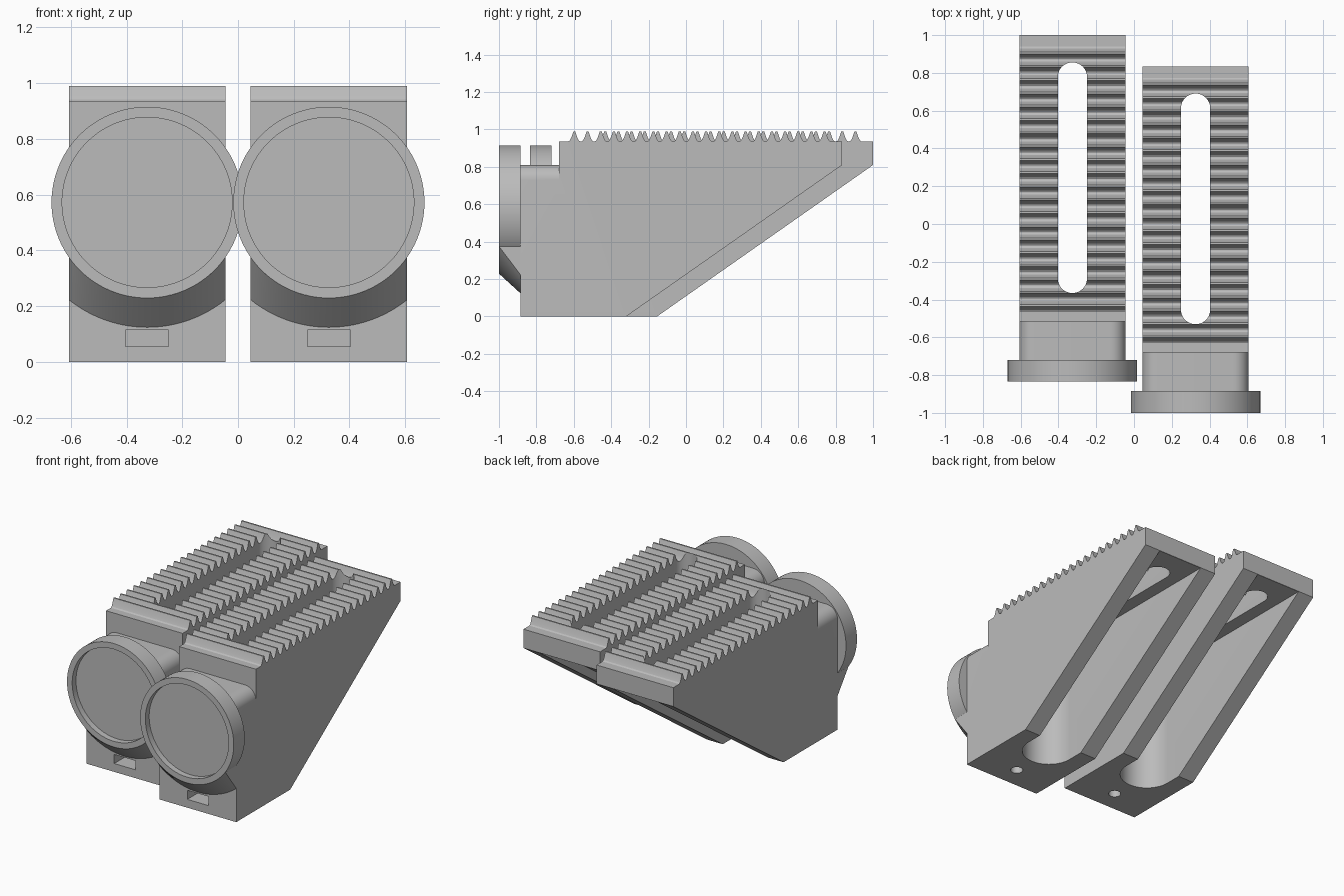
import bpy, bmesh, math

if "Cube" in bpy.data.objects:
    bpy.data.objects.remove(bpy.data.objects["Cube"])

grey = bpy.data.materials.new("plain grey")
grey.diffuse_color = (0.5, 0.5, 0.5, 1)
grey.use_nodes = True
grey.node_tree.nodes["Principled BSDF"].inputs["Base Color"].default_value = grey.diffuse_color

HW = 0.281            # half width of a block
CZ = 0.572            # height of the disc centre
RIM, SKIRT = 0.343, 0.448
FRONT, STEP, BACK = -0.885, -0.68, 0.835


def finish(name, bm):
    bmesh.ops.recalc_face_normals(bm, faces=bm.faces)
    me = bpy.data.meshes.new(name)
    bm.to_mesh(me)
    bm.free()
    me.materials.append(grey)
    ob = bpy.data.objects.new(name, me)
    bpy.context.collection.objects.link(ob)
    return ob


def prism(name, pts, axis, a, b):
    """Extrude a 2D outline along an axis from a to b."""
    place = {"x": lambda p, t: (t, p[0], p[1]),
             "y": lambda p, t: (p[0], t, p[1]),
             "z": lambda p, t: (p[0], p[1], t)}[axis]
    bm = bmesh.new()
    lo = [bm.verts.new(place(p, a)) for p in pts]
    hi = [bm.verts.new(place(p, b)) for p in pts]
    bm.faces.new(lo)
    bm.faces.new(hi)
    n = len(pts)
    for i in range(n):
        j = (i + 1) % n
        bm.faces.new((lo[i], lo[j], hi[j], hi[i]))
    return finish(name, bm)


def arc(cx, cy, r, a0, a1, n):
    return [(cx + r * math.cos(math.radians(a0 + (a1 - a0) * i / n)),
             cy + r * math.sin(math.radians(a0 + (a1 - a0) * i / n))) for i in range(n + 1)]


def boolean(ob, other, op):
    m = ob.modifiers.new(op, "BOOLEAN")
    m.object, m.operation, m.solver = other, op, "EXACT"
    bpy.context.view_layer.objects.active = ob
    bpy.ops.object.modifier_apply(modifier=m.name)
    bpy.data.objects.remove(other)


def smooth(ob):
    bpy.ops.object.select_all(action="DESELECT")
    ob.select_set(True)
    bpy.context.view_layer.objects.active = ob
    bpy.ops.object.shade_smooth_by_angle(angle=math.radians(25))


# Wedge body with a row of concave grip teeth on top
outline = [(STEP, 0), (-0.32, 0), (BACK, 0.81), (BACK, 0.935)]
teeth = [(-0.033, 0), (-0.024, 0.006), (-0.016, 0.022), (-0.005, 0.055),
         (0.005, 0.055), (0.016, 0.022), (0.024, 0.006), (0.033, 0)]
for i in reversed(range(20)):
    c = -0.597 + i * 0.0704
    outline += [(c + dy, 0.935 + dz) for dy, dz in reversed(teeth)]
outline.append((STEP, 0.935))
body = prism("wedge_body", outline, "x", -HW, HW)

# Front neck with rounded upper corners
R = 0.08
neck = prism("neck", [(-HW, 0), (HW, 0)] + arc(HW - R, 0.81 - R, R, 0, 90, 10)
             + arc(R - HW, 0.81 - R, R, 90, 180, 10), "y", FRONT, STEP)
boolean(body, neck, "UNION")

# Hollow underside, long slot through the top, nut pocket and bolt hole
r = 0.165
boolean(body, prism("cavity", arc(0, -0.43, r, 180, 360, 32) + [(r, 1), (-r, 1)],
                    "z", -0.1, 0.809), "DIFFERENCE")
r = 0.0775
boolean(body, prism("slot", arc(0, 0.613, r, 0, 180, 24) + arc(0, -0.453, r, 180, 360, 24),
                    "z", 0.7, 1.1), "DIFFERENCE")
boolean(body, prism("pocket", [(-r, 0.055), (r, 0.055), (r, 0.115), (-r, 0.115)],
                    "y", -1, -0.66), "DIFFERENCE")
boolean(body, prism("bolt_hole", arc(0, -0.74, 0.038, 0, 360, 32)[:-1],
                    "z", -0.1, 0.085), "DIFFERENCE")
smooth(body)

# Round front disc with a shallow recess
disc = prism("front_disc", arc(0, CZ, RIM, 0, 360, 96)[:-1], "y", -1, FRONT)
boolean(disc, prism("recess", arc(0, CZ, 0.305, 0, 360, 96)[:-1], "y", -1.1, -0.96), "DIFFERENCE")
smooth(disc)

# Conical skirt that supports the disc, trimmed to the block width
bm = bmesh.new()
rows = []
N = 32
for i in range(N + 1):
    x = -HW + 2 * HW * i / N
    zf = CZ - math.sqrt(RIM ** 2 - x * x)
    zb = CZ - math.sqrt(SKIRT ** 2 - x * x)
    rows.append([bm.verts.new(p) for p in ((x, -1, zf), (x, FRONT, zb), (x, FRONT, zf))])
for a, b in zip(rows, rows[1:]):
    for k in range(3):
        m = (k + 1) % 3
        bm.faces.new((a[k], a[m], b[m], b[k]))
bm.faces.new(rows[0])
bm.faces.new(rows[-1])
skirt = finish("disc_skirt", bm)
smooth(skirt)

# Right block stays forward, left block is a copy set further back
for ob in (body, disc, skirt):
    twin = ob.copy()
    twin.data = ob.data.copy()
    bpy.context.collection.objects.link(twin)
    twin.name = "left_" + ob.name
    ob.name = "right_" + ob.name
    ob.location = (0.326, 0, 0)
    twin.location = (-0.326, 0.165, 0)
